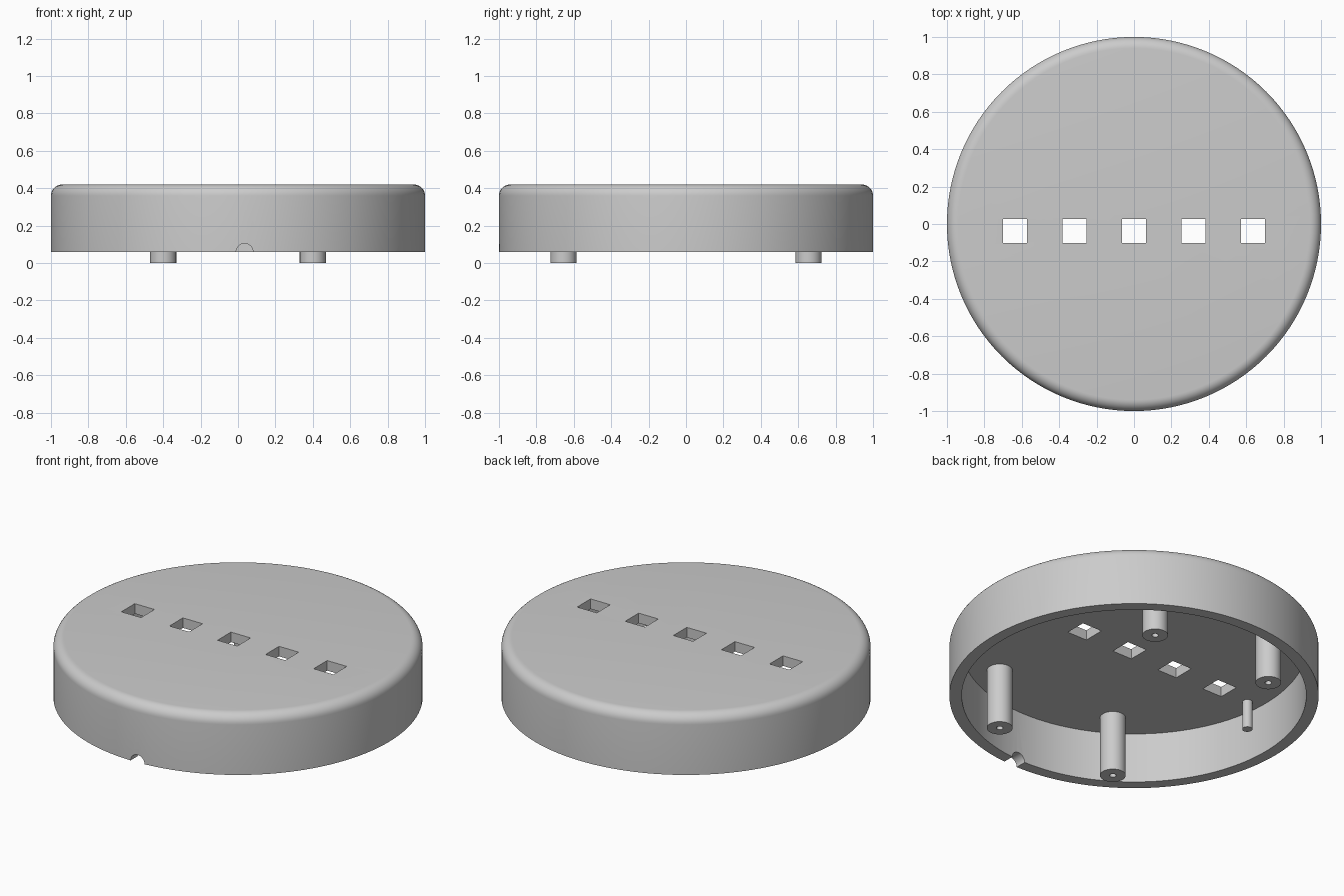
import bpy, bmesh, math
from mathutils import Matrix

cube = bpy.data.objects.get("Cube")
if cube:
    bpy.data.objects.remove(cube, do_unlink=True)

BASE, CEILING, TOP = 0.06, 0.36, 0.42
OUTER, INNER, FILLET = 1.0, 0.933, 0.06

grey = bpy.data.materials.new("plain_grey")
grey.use_nodes = True
grey.diffuse_color = (0.6, 0.6, 0.6, 1)
grey.node_tree.nodes["Principled BSDF"].inputs["Base Color"].default_value = (0.6, 0.6, 0.6, 1)


def make_object(name, bm, location=(0, 0, 0)):
    bmesh.ops.recalc_face_normals(bm, faces=bm.faces)
    mesh = bpy.data.meshes.new(name)
    bm.to_mesh(mesh)
    bm.free()
    mesh.materials.append(grey)
    obj = bpy.data.objects.new(name, mesh)
    obj.location = location
    bpy.context.collection.objects.link(obj)
    return obj


def lathe(name, profile, segments, location=(0, 0, 0)):
    """Revolve (radius, height) points, which start and end on the axis."""
    bm = bmesh.new()
    verts = [bm.verts.new((r, 0, z)) for r, z in profile]
    edges = [bm.edges.new(pair) for pair in zip(verts, verts[1:])]
    bmesh.ops.spin(bm, geom=verts + edges, cent=(0, 0, 0), axis=(0, 0, 1),
                   angle=math.tau, steps=segments, use_duplicate=False)
    bmesh.ops.remove_doubles(bm, verts=bm.verts, dist=1e-4)
    return make_object(name, bm, location)


def smooth(obj):
    bpy.ops.object.select_all(action="DESELECT")
    obj.select_set(True)
    bpy.context.view_layer.objects.active = obj
    bpy.ops.object.shade_smooth_by_angle(angle=math.radians(30))


def cut(obj, cutter):
    cutter.hide_render = True
    mod = obj.modifiers.new("cut", "BOOLEAN")
    mod.operation, mod.solver, mod.object = "DIFFERENCE", "EXACT", cutter
    bpy.context.view_layer.objects.active = obj
    bpy.ops.object.modifier_apply(modifier=mod.name)
    bpy.data.objects.remove(cutter, do_unlink=True)


# Hollow round cover, open below, with a rounded upper rim
rim = []
for i in range(9):
    a = math.pi / 2 * i / 8
    rim.append((OUTER - FILLET + FILLET * math.cos(a), TOP - FILLET + FILLET * math.sin(a)))
cover = lathe("cover", [(0, CEILING), (INNER, CEILING), (INNER, BASE), (OUTER, BASE)]
              + rim + [(0, TOP)], 128)

# Row of square windows through the top
bm = bmesh.new()
for i in range(-2, 3):
    place = Matrix.Translation((i * 0.318, -0.037, 0.39)) @ Matrix.Diagonal((0.13, 0.127, 0.3, 1))
    bmesh.ops.create_cube(bm, size=1, matrix=place)
cut(cover, make_object("window_cutter", bm))

# Half-round cable notch in the front wall
bm = bmesh.new()
bmesh.ops.create_cone(bm, cap_ends=True, segments=32, radius1=0.045, radius2=0.045, depth=0.3,
                      matrix=Matrix.Rotation(math.pi / 2, 4, "X"))
cut(cover, make_object("notch_cutter", bm, (0.035, -0.97, BASE)))
smooth(cover)

# Four mounting posts with blind screw holes
post = [(0, 0.2), (0.018, 0.2), (0.018, 0), (0.07, 0), (0.07, CEILING + 0.01), (0, CEILING + 0.01)]
for side, x in (("left", 0.4), ("right", -0.4)):
    for end, y in (("front", -0.655), ("back", 0.655)):
        smooth(lathe(f"{end}_{side}_post", post, 32, (x, y, 0)))

# Small locating pin under the top
pin = [(0, 0.19), (0.028, 0.19), (0.028, CEILING + 0.01), (0, CEILING + 0.01)]
smooth(lathe("locating_pin", pin, 24, (-0.848, -0.055, 0)))
